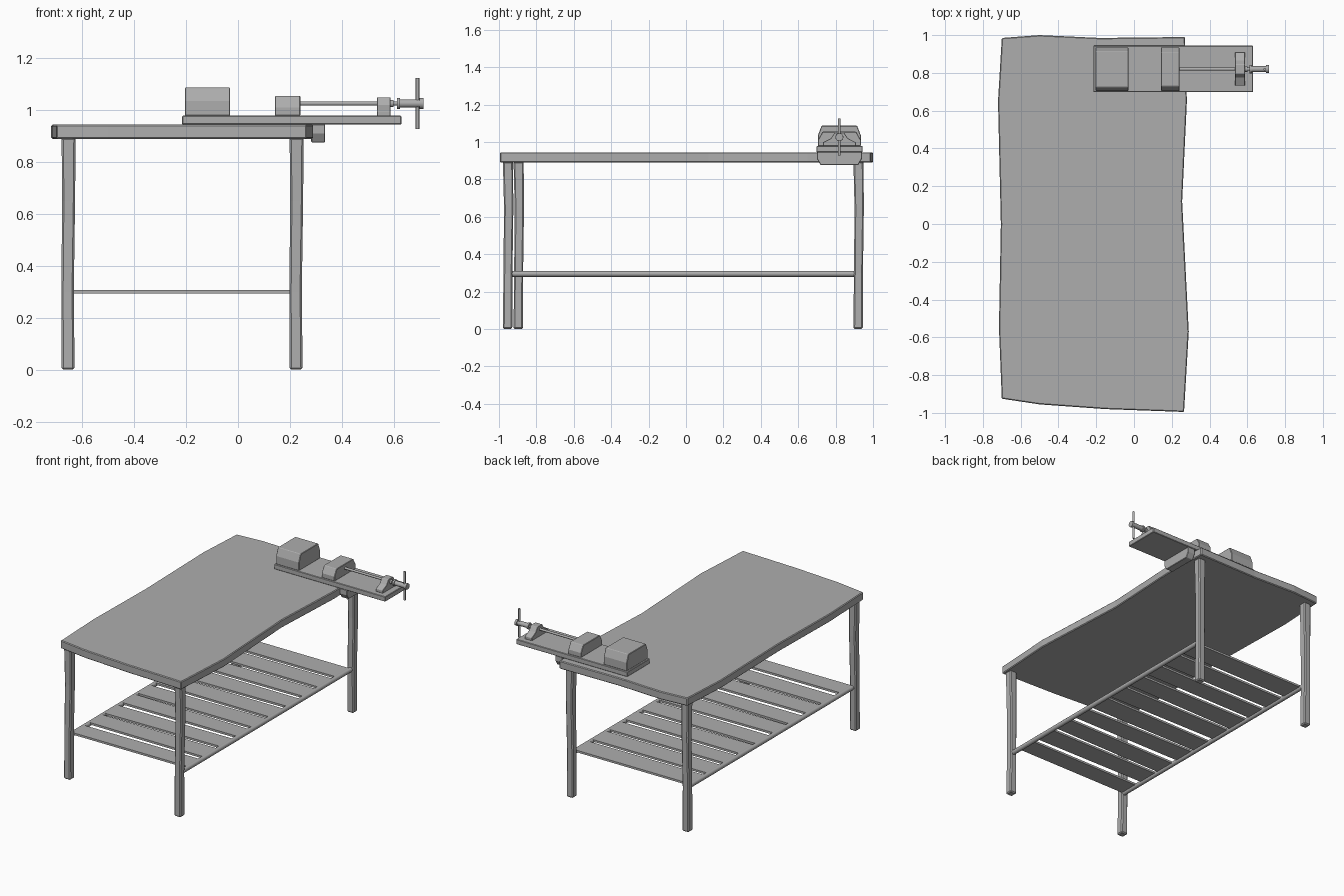
import bpy, bmesh, random
from math import radians
from mathutils import Matrix, Vector

random.seed(4)
default = bpy.data.objects.get("Cube")
if default:
    bpy.data.objects.remove(default, do_unlink=True)

grey = bpy.data.materials.new("plain_grey")
grey.use_nodes = True
grey.diffuse_color = (0.42, 0.42, 0.42, 1)
grey.node_tree.nodes["Principled BSDF"].inputs["Base Color"].default_value = grey.diffuse_color


def add_object(name, bm, bevel=0.0):
    bmesh.ops.recalc_face_normals(bm, faces=bm.faces[:])
    mesh = bpy.data.meshes.new(name)
    bm.to_mesh(mesh)
    bm.free()
    mesh.materials.append(grey)
    obj = bpy.data.objects.new(name, mesh)
    bpy.context.collection.objects.link(obj)
    if bevel:
        mod = obj.modifiers.new("Bevel", "BEVEL")
        mod.width, mod.segments = bevel, 1
        mod.limit_method, mod.angle_limit = "ANGLE", radians(40)
    return obj


def loft(name, rings, bevel=0.0):
    """Join matching rings of points into a closed solid."""
    bm = bmesh.new()
    loops = [[bm.verts.new(p) for p in ring] for ring in rings]
    n = len(loops[0])
    for a, b in zip(loops, loops[1:]):
        for i in range(n):
            j = (i + 1) % n
            bm.faces.new((a[i], a[j], b[j], b[i]))
    bm.faces.new(loops[0])
    bm.faces.new(loops[-1])
    return add_object(name, bm, bevel)


def extrude_x(name, profile, x0, x1, bevel=0.0):
    """Sweep a (y, z) profile along x."""
    return loft(name, [[(x, y, z) for y, z in profile] for x in (x0, x1)], bevel)


def box(name, x0, x1, y0, y1, z0, z1, bevel=0.0):
    return extrude_x(name, [(y0, z0), (y1, z0), (y1, z1), (y0, z1)], x0, x1, bevel)


def rod(name, start, end, radius, sides=12):
    start, end = Vector(start), Vector(end)
    axis = end - start
    bm = bmesh.new()
    turn = axis.to_track_quat("Z", "Y").to_matrix().to_4x4()
    bmesh.ops.create_cone(bm, cap_ends=True, segments=sides, radius1=radius, radius2=radius,
                          depth=axis.length, matrix=Matrix.Translation((start + end) / 2) @ turn)
    obj = add_object(name, bm)
    bpy.ops.object.select_all(action="DESELECT")
    obj.select_set(True)
    bpy.context.view_layer.objects.active = obj
    bpy.ops.object.shade_smooth_by_angle(angle=radians(40))
    return obj


# Table top with an uneven hand-cut outline
outline = [(-0.70, 0.985), (-0.5, 1.0), (-0.18, 0.985), (0.27, 0.99), (0.28, 0.65),
           (0.255, 0.12), (0.29, -0.57), (0.265, -0.995), (-0.15, -0.98), (-0.5, -0.955),
           (-0.70, -0.925), (-0.715, -0.55), (-0.705, 0.0), (-0.72, 0.65)]
loft("table_top", [[(x, y, z) for x, y in outline] for z in (0.89, 0.945)], 0.005)

# Slightly crooked legs, chamfered on every edge
legs = {"front_right_leg": (-0.655, -0.895), "front_left_leg": (0.224, -0.952),
        "back_right_leg": (-0.655, 0.922), "back_left_leg": (0.224, 0.922)}
for name, (x, y) in legs.items():
    rings = []
    for z, dx, dy, half in ((0, 0, -0.002, 0.025), (0.3, -0.002, 0, 0.024),
                            (0.65, 0.002, 0.004, 0.025), (0.895, 0.002, 0, 0.027)):
        rings.append([(x + dx + sx * half, y + dy + sy * half, z)
                      for sx, sy in ((-1, -1), (1, -1), (1, 1), (-1, 1))])
    loft(name, rings, 0.007)

# Lower shelf: two round rails carrying loose slats
for name, x, y in (("right_shelf_rail", -0.65, -0.885), ("left_shelf_rail", 0.225, -0.93)):
    rod(name, (x, y, 0.295), (x, 0.905, 0.295), 0.016)
count = 10
pitch = 1.8 / count
for i in range(count):
    y = -0.9 + pitch * (i + 0.5)
    ring = []
    for x, side in ((-0.65, -1), (0.22, -1), (0.22, 1), (-0.65, 1)):
        ring.append((x, y + side * (0.073 + random.uniform(-0.012, 0.008)), 0))
    loft(f"shelf_slat_{i + 1}", [[(px, py, z) for px, py, _ in ring] for z in (0.294, 0.308)])


# Vise: base plate, clamp below the table edge, jaws and screw
mid = 0.82


def symmetric(points):
    """Mirror a right-hand (offset, z) profile about the vise centre."""
    return [(mid + d, z) for d, z in points] + [(mid - d, z) for d, z in reversed(points)]


box("vise_base", -0.215, 0.63, 0.698, 0.944, 0.945, 0.979, 0.003)
extrude_x("vise_clamp", symmetric([(0.10, 0.876), (0.12, 0.91), (0.12, 0.946)]), 0.282, 0.336, 0.003)
extrude_x("fixed_jaw", symmetric([(0.115, 0.978), (0.115, 1.035), (0.095, 1.087)]), -0.205, -0.03, 0.003)
extrude_x("moving_jaw", symmetric([(0.115, 0.978), (0.115, 1.01), (0.09, 1.055)]), 0.142, 0.24, 0.003)
extrude_x("screw_bracket", symmetric([(0.088, 0.978), (0.088, 0.998), (0.045, 1.02), (0.025, 1.05)]),
          0.535, 0.588, 0.002)

screw_z = 1.026
for name, x0, x1, radius in (("vise_screw", 0.23, 0.62, 0.008), ("inner_collar", 0.588, 0.6, 0.014),
                             ("handle_flange", 0.612, 0.624, 0.022), ("handle_hub", 0.62, 0.702, 0.016),
                             ("handle_cap", 0.7, 0.715, 0.021)):
    rod(name, (x0, mid, screw_z), (x1, mid, screw_z), radius)
rod("handle_bar", (0.692, mid, 0.928), (0.692, mid, 1.125), 0.007)
